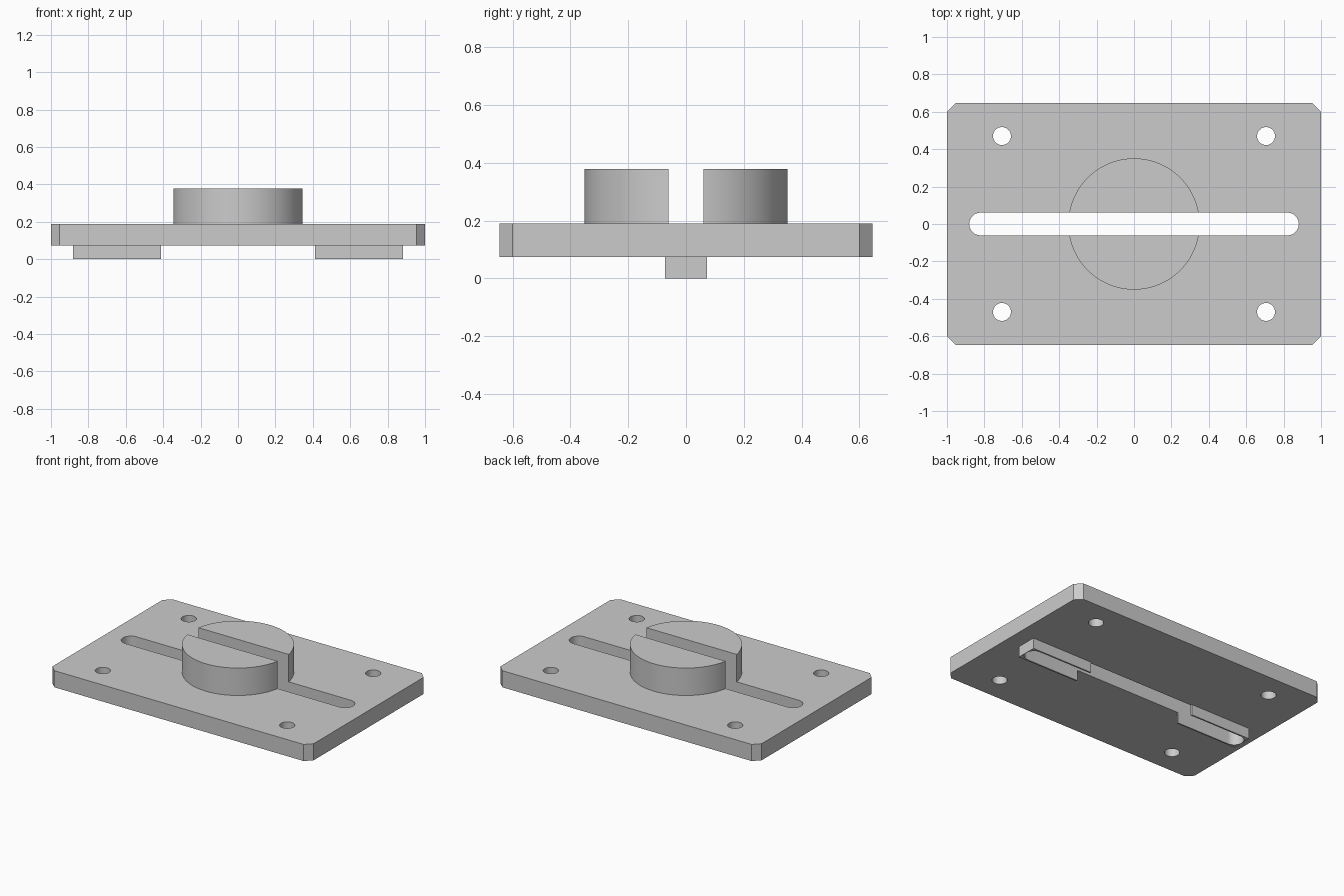
import bpy, bmesh, math

if "Cube" in bpy.data.objects:
    bpy.data.objects.remove(bpy.data.objects["Cube"])

grey = bpy.data.materials.new("light grey")
grey.diffuse_color = (0.6, 0.6, 0.6, 1)
grey.use_nodes = True
grey.node_tree.nodes["Principled BSDF"].inputs["Base Color"].default_value = grey.diffuse_color


def prism(name, outline, z0, z1):
    """Extrude a closed xy outline from z0 to z1."""
    bm = bmesh.new()
    face = bm.faces.new([bm.verts.new((x, y, z0)) for x, y in outline])
    top = bmesh.ops.extrude_face_region(bm, geom=[face])["geom"]
    bmesh.ops.translate(bm, vec=(0, 0, z1 - z0),
                        verts=[g for g in top if isinstance(g, bmesh.types.BMVert)])
    bmesh.ops.recalc_face_normals(bm, faces=bm.faces)
    mesh = bpy.data.meshes.new(name)
    bm.to_mesh(mesh)
    bm.free()
    mesh.materials.append(grey)
    obj = bpy.data.objects.new(name, mesh)
    bpy.context.collection.objects.link(obj)
    return obj


def arc(cx, cy, r, a0, a1, n):
    """Points from angle a0 to a1, both ends included."""
    return [(cx + r * math.cos(a0 + (a1 - a0) * i / n),
             cy + r * math.sin(a0 + (a1 - a0) * i / n)) for i in range(n + 1)]


def rect(x0, x1, y0, y1):
    return [(x0, y0), (x1, y0), (x1, y1), (x0, y1)]


def cut(obj, cutters):
    """Subtract every cutter and bake the result."""
    for c in cutters:
        mod = obj.modifiers.new("cut", 'BOOLEAN')
        mod.operation, mod.solver, mod.object = 'DIFFERENCE', 'EXACT', c
    bpy.context.view_layer.update()
    dg = bpy.context.evaluated_depsgraph_get()
    mesh = bpy.data.meshes.new_from_object(obj.evaluated_get(dg))
    obj.modifiers.clear()
    obj.data = mesh


SLOT_X, SLOT_R = 0.881, 0.061
P = math.pi

# Plate with chamfered corners
X, Y, C = 1.0, 0.646, 0.045
plate = prism("base_plate", [(X - C, -Y), (X, -Y + C), (X, Y - C), (X - C, Y),
                             (-X + C, Y), (-X, Y - C), (-X, -Y + C), (-X + C, -Y)],
              0.074, 0.189)

# Round boss, and the two guide keys underneath
boss = prism("round_boss", arc(0, 0, 0.351, 0, 2 * P, 96)[:-1], 0.189, 0.379)
keys = [prism("guide_key_left", rect(-0.883, -0.413, -0.072, 0.072), 0, 0.074),
        prism("guide_key_right", rect(0.413, 0.883, -0.072, 0.072), 0, 0.074)]

# Cutters: long rounded slot and four bolt holes
e = SLOT_X - SLOT_R
slot = prism("slot_cutter", arc(e, 0, SLOT_R, -P / 2, P / 2, 24)
             + arc(-e, 0, SLOT_R, P / 2, 3 * P / 2, 24), -0.2, 0.6)
holes = [prism("hole_cutter", arc(sx * 0.706, sy * 0.47, 0.048, 0, 2 * P, 40)[:-1], -0.2, 0.6)
         for sx in (-1, 1) for sy in (-1, 1)]

cut(plate, [slot] + holes)
for part in [boss] + keys:
    cut(part, [slot])

for c in [slot] + holes:
    bpy.data.objects.remove(c)

# Smooth the round walls, keep the edges sharp
bpy.ops.object.select_all(action='DESELECT')
for part in [plate, boss] + keys:
    part.select_set(True)
bpy.context.view_layer.objects.active = plate
bpy.ops.object.shade_smooth_by_angle(angle=math.radians(30))
